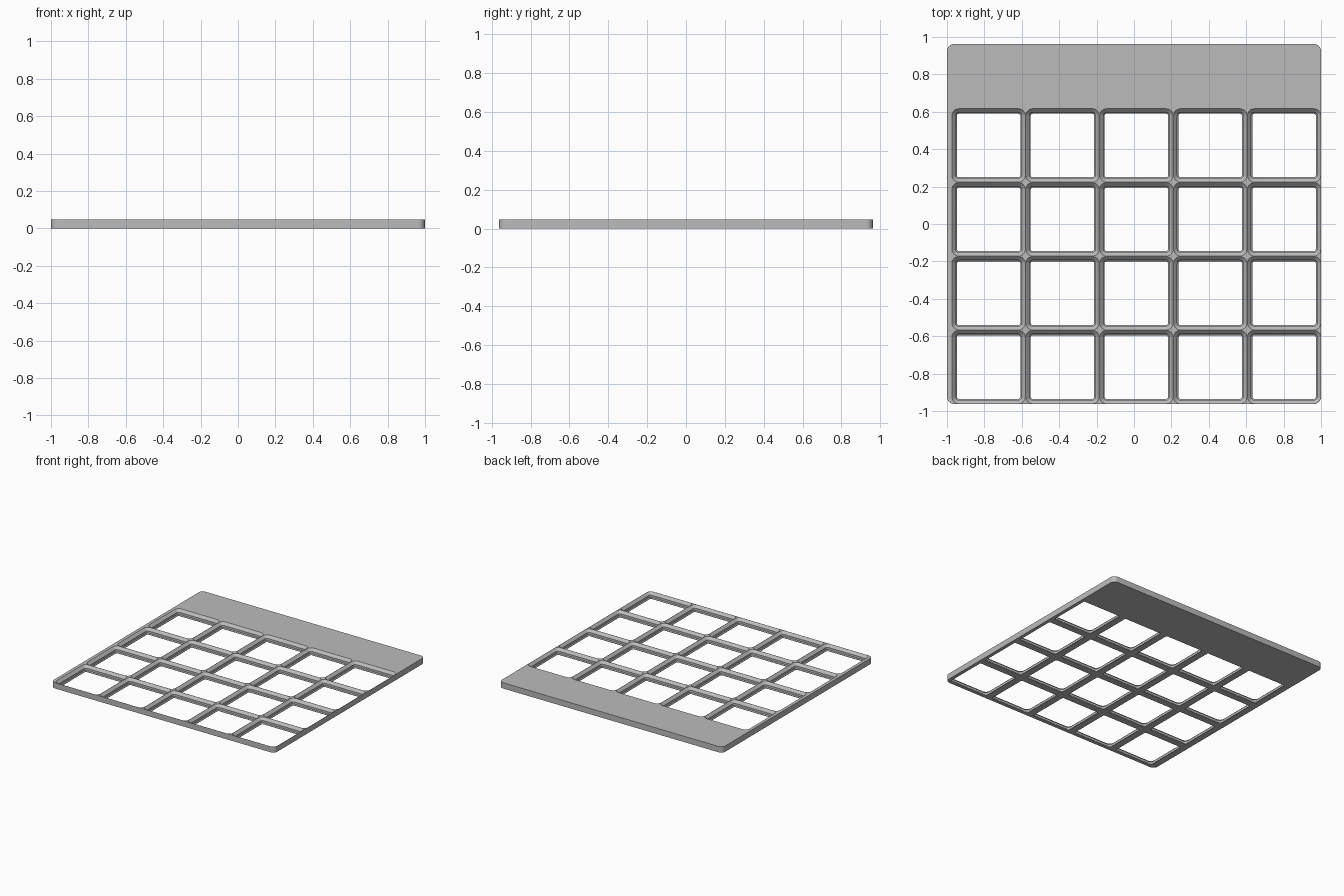
import bpy, bmesh, math

if "Cube" in bpy.data.objects:
    bpy.data.objects.remove(bpy.data.objects["Cube"])

PITCH = 0.395            # cell spacing
S = PITCH / 42.0         # profile unit
COLS, ROWS = 5, 4
HALF_X, HALF_Y = 1.0, 0.9625
HEIGHT = 5 * S
RADIUS = 4 * S


def rounded_rect(cx, cy, hx, hy, r, steps=8):
    """Corner-rounded rectangle, counter-clockwise."""
    pts = []
    for k, (sx, sy) in enumerate(((1, 1), (-1, 1), (-1, -1), (1, -1))):
        for i in range(steps + 1):
            a = math.pi / 2 * (k + i / steps)
            pts.append((cx + sx * (hx - r) + r * math.cos(a),
                        cy + sy * (hy - r) + r * math.sin(a)))
    return pts


def loft(bm, levels):
    """Closed solid through a stack of (outline, z) levels."""
    rings = [[bm.verts.new((x, y, z)) for x, y in pts] for pts, z in levels]
    n = len(rings[0])
    for a, b in zip(rings, rings[1:]):
        for i in range(n):
            j = (i + 1) % n
            bm.faces.new((a[i], a[j], b[j], b[i]))
    bm.faces.new(rings[0][::-1])
    bm.faces.new(rings[-1])


def make_object(name, bm):
    mesh = bpy.data.meshes.new(name)
    bm.to_mesh(mesh)
    bm.free()
    obj = bpy.data.objects.new(name, mesh)
    bpy.context.collection.objects.link(obj)
    return obj


# Solid slab with rounded corners
bm = bmesh.new()
outline = rounded_rect(0, 0, HALF_X, HALF_Y, RADIUS)
loft(bm, [(outline, 0), (outline, HEIGHT)])
plate = make_object("grid_plate", bm)

# Stepped pockets: (inset, height) from the bottom up, in profile units
PROFILE = [(2.85, -1), (2.85, 0.35), (2.15, 1.05), (2.15, 2.85), (0, 5), (0, 6)]
bm = bmesh.new()
half = PITCH / 2 - 0.001
for col in range(COLS):
    for row in range(ROWS):
        cx = HALF_X - PITCH * (col + 0.5)       # grid sits against the right edge
        cy = -HALF_Y + PITCH * (row + 0.5)      # and the front edge
        loft(bm, [(rounded_rect(cx, cy, half - d * S, half - d * S, RADIUS - d * S), z * S)
                  for d, z in PROFILE])
cutter = make_object("pocket_cutter", bm)
cutter.hide_render = True

# Cut the pockets and keep the result
cut = plate.modifiers.new("pockets", 'BOOLEAN')
cut.operation = 'DIFFERENCE'
cut.solver = 'EXACT'
cut.object = cutter
bpy.context.view_layer.objects.active = plate
plate.select_set(True)
bpy.ops.object.modifier_apply(modifier=cut.name)
bpy.data.objects.remove(cutter)

# Colour and shading
grey = bpy.data.materials.new("plain_grey")
grey.diffuse_color = (0.5, 0.5, 0.5, 1)
grey.use_nodes = True
grey.node_tree.nodes["Principled BSDF"].inputs["Base Color"].default_value = grey.diffuse_color
plate.data.materials.clear()
plate.data.materials.append(grey)
bpy.ops.object.shade_smooth_by_angle(angle=math.radians(30))
